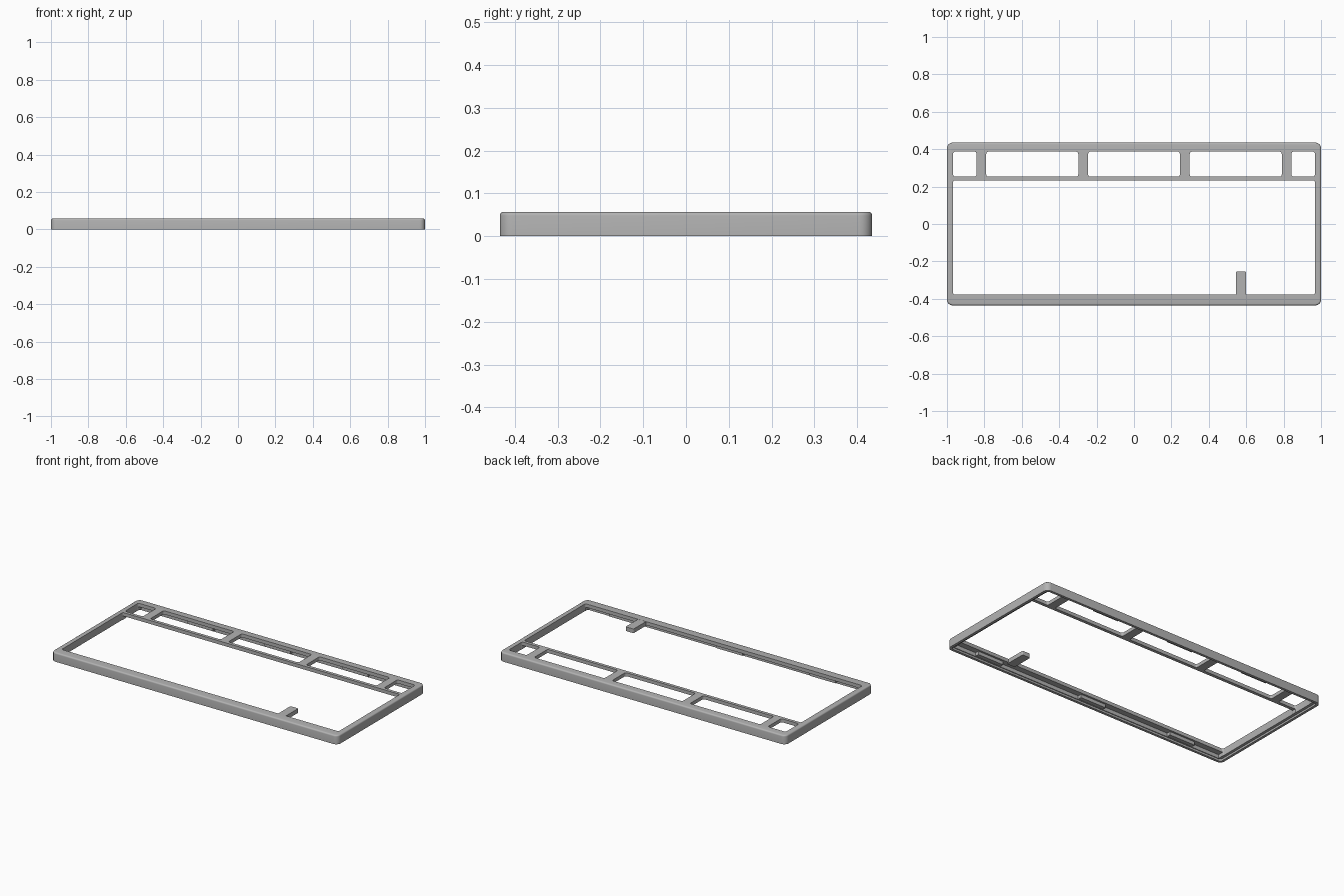
import bpy, bmesh, math

cube = bpy.data.objects.get("Cube")
if cube:
    bpy.data.objects.remove(cube, do_unlink=True)

grey = bpy.data.materials.new("Mid Grey")
grey.use_nodes = True
colour = (0.45, 0.45, 0.45, 1)
grey.diffuse_color = colour
grey.node_tree.nodes["Principled BSDF"].inputs["Base Color"].default_value = colour


def block(name, x0, x1, y0, y1, z0, z1, radius=0, top_round=0):
    """Box with rounded upright corners and an optional rounded top rim."""
    bm = bmesh.new()
    bmesh.ops.create_cube(bm, size=1)
    for v in bm.verts:
        v.co.x = x1 if v.co.x > 0 else x0
        v.co.y = y1 if v.co.y > 0 else y0
        v.co.z = z1 if v.co.z > 0 else z0
    if radius:
        upright = [e for e in bm.edges if abs(e.verts[0].co.z - e.verts[1].co.z) > 1e-5]
        bmesh.ops.bevel(bm, geom=upright, offset=radius, segments=6,
                        profile=0.5, affect='EDGES')
    if top_round:
        rim = [e for e in bm.edges if all(abs(v.co.z - z1) < 1e-5 for v in e.verts)]
        bmesh.ops.bevel(bm, geom=rim, offset=top_round, segments=4,
                        profile=0.5, affect='EDGES')
    bmesh.ops.recalc_face_normals(bm, faces=bm.faces)
    mesh = bpy.data.meshes.new(name)
    bm.to_mesh(mesh)
    bm.free()
    mesh.materials.append(grey)
    obj = bpy.data.objects.new(name, mesh)
    bpy.context.collection.objects.link(obj)
    return obj


def cut(target, cutter):
    cutter.hide_render = True
    mod = target.modifiers.new("Cut", 'BOOLEAN')
    mod.operation = 'DIFFERENCE'
    mod.solver = 'EXACT'
    mod.object = cutter
    bpy.context.view_layer.objects.active = target
    bpy.ops.object.modifier_apply(modifier=mod.name)
    bpy.data.objects.remove(cutter, do_unlink=True)


W, D, H = 1.0, 0.435, 0.057
frame = block("case_frame", -W, W, -D, D, 0, H, 0.03, 0.009)

# Underside: shallow seat for a base, then deeper channels front and rear
wall = 0.016
cut(frame, block("base_seat", -W + wall, W - wall, -D + wall, D - wall, -0.1, 0.012, 0.015))
cut(frame, block("front_channel", -0.965, 0.965, -D + 0.021, -0.3, -0.1, 0.035))
cut(frame, block("rear_channel", -0.965, 0.965, 0.2, D - 0.021, -0.1, 0.035))

# Main opening and the row of windows behind it
cut(frame, block("main_opening", -0.967, 0.967, -0.378, 0.233, -0.1, 0.2, 0.01))
windows = [(-0.967, -0.842), (-0.79, -0.298), (-0.245, 0.245), (0.298, 0.79), (0.842, 0.967)]
for x0, x1 in windows:
    cut(frame, block("window", x0, x1, 0.253, 0.387, -0.1, 0.2, 0.012))

# Short tab reaching in from the front rail
tab = block("front_tab", 0.545, 0.6, -0.39, -0.255, 0.03, H - 0.0005, 0.006)

# Snap clips on the inside of the front and rear walls
clips = []
for x in (-0.68, -0.03, 0.72):
    clips.append(block("front_clip", x - 0.09, x + 0.09, -0.418, -0.39, 0.014, 0.037))
for x in (-0.54, 0.0, 0.54):
    clips.append(block("rear_clip", x - 0.09, x + 0.09, 0.395, 0.418, 0.014, 0.037))

for obj in [frame, tab] + clips:
    bpy.ops.object.select_all(action='DESELECT')
    obj.select_set(True)
    bpy.context.view_layer.objects.active = obj
    bpy.ops.object.shade_smooth_by_angle(angle=math.radians(35))
